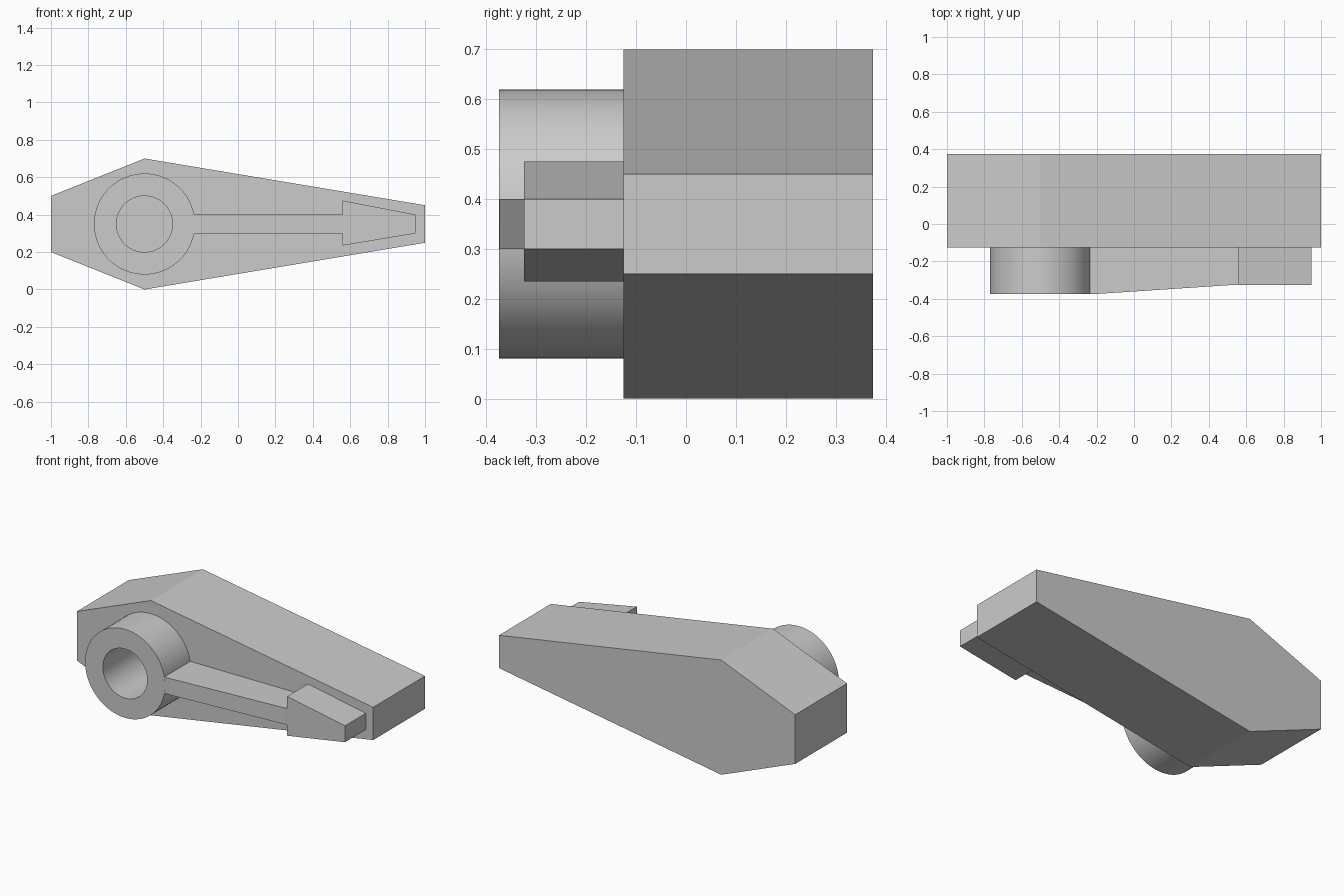
import bpy, bmesh, math
from mathutils import Vector

cube = bpy.data.objects.get("Cube")
if cube:
    bpy.data.objects.remove(cube, do_unlink=True)

grey = bpy.data.materials.new("plain_grey")
grey.use_nodes = True
colour = (0.6, 0.6, 0.6, 1)
grey.diffuse_color = colour
grey.node_tree.nodes["Principled BSDF"].inputs["Base Color"].default_value = colour


def prism(name, points, offset):
    """Extrude a closed outline along an offset."""
    bm = bmesh.new()
    face = bm.faces.new([bm.verts.new(p) for p in points])
    result = bmesh.ops.extrude_face_region(bm, geom=[face], use_keep_orig=True)
    moved = [v for v in result["geom"] if isinstance(v, bmesh.types.BMVert)]
    bmesh.ops.translate(bm, verts=moved, vec=Vector(offset))
    bmesh.ops.recalc_face_normals(bm, faces=bm.faces)
    mesh = bpy.data.meshes.new(name)
    bm.to_mesh(mesh)
    bm.free()
    mesh.materials.append(grey)
    obj = bpy.data.objects.new(name, mesh)
    bpy.context.collection.objects.link(obj)
    return obj


def front_prism(name, outline, front, back):
    return prism(name, [(x, front, z) for x, z in outline], (0, back - front, 0))


def circle(radius, sides=64):
    steps = [math.tau * i / sides for i in range(sides)]
    return [(-0.5 + radius * math.cos(a), 0.35 + radius * math.sin(a)) for a in steps]


def activate(obj):
    bpy.ops.object.select_all(action="DESELECT")
    obj.select_set(True)
    bpy.context.view_layer.objects.active = obj


# Tapered body and round hub
body = front_prism("body", [(-1, 0.2), (-0.5, 0), (1, 0.25), (1, 0.45),
                            (-0.5, 0.7), (-1, 0.5)], -0.125, 0.375)
hub = front_prism("hub", circle(0.27), -0.375, -0.12)

# Bore through the hub into the body
bore = front_prism("bore_cutter", circle(0.15), -0.5, 0.125)
bore.hide_render = True
for obj in (body, hub):
    activate(obj)
    cut = obj.modifiers.new("bore", "BOOLEAN")
    cut.operation = "DIFFERENCE"
    cut.solver = "EXACT"
    cut.object = bore
    bpy.ops.object.modifier_apply(modifier=cut.name)
    bpy.ops.object.shade_smooth_by_angle(angle=math.radians(25))
bpy.data.objects.remove(bore, do_unlink=True)

# Arm thinning towards the pointer
arm_plan = [(-0.3, -0.12), (-0.3, -0.374), (-0.2, -0.374), (0.54, -0.325),
            (0.6, -0.324), (0.6, -0.12)]
prism("arm", [(x, y, 0.3) for x, y in arm_plan], (0, 0, 0.1))

# Tapered pointer tip
front_prism("pointer", [(0.56, 0.235), (0.95, 0.3), (0.95, 0.4), (0.56, 0.475)],
            -0.325, -0.12)
